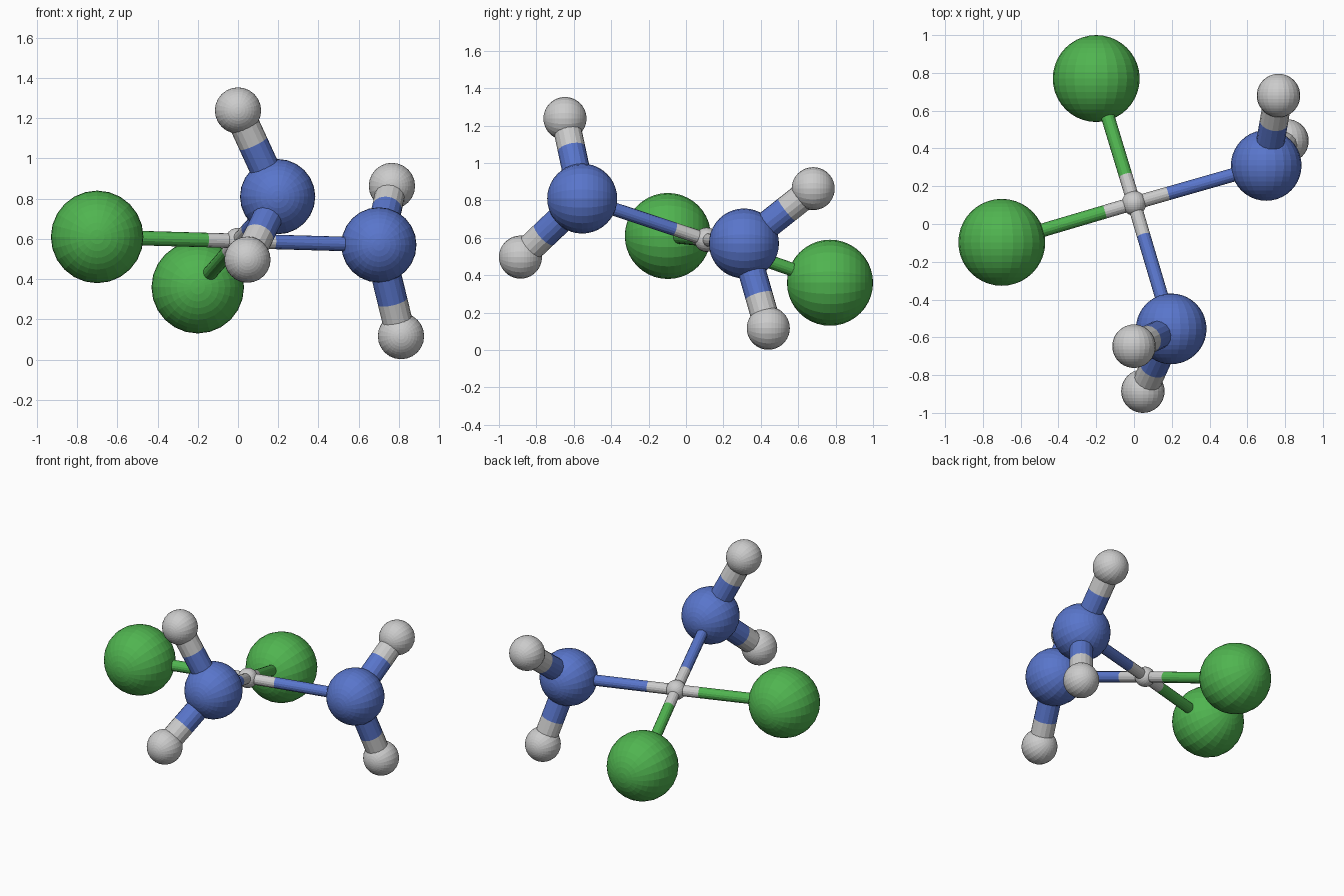
import bpy
from math import pi
from mathutils import Vector

if "Cube" in bpy.data.objects:
    bpy.data.objects.remove(bpy.data.objects["Cube"])


def material(name, rgb):
    m = bpy.data.materials.new(name)
    m.diffuse_color = (*rgb, 1)
    m.use_nodes = True
    m.node_tree.nodes["Principled BSDF"].inputs["Base Color"].default_value = m.diffuse_color
    return m


GREEN = material("green", (0.08, 0.46, 0.08))
BLUE = material("blue", (0.10, 0.18, 0.60))

# atom name: (centre, radius, material)
ATOMS = {
    "metal_centre": ((0.0, 0.11, 0.59), 0.065, None),
    "green_ball_left": ((-0.70, -0.097, 0.61), 0.23, GREEN),
    "green_ball_back": ((-0.20, 0.77, 0.36), 0.23, GREEN),
    "blue_ball_right": ((0.70, 0.31, 0.57), 0.187, BLUE),
    "blue_ball_front": ((0.197, -0.555, 0.81), 0.187, BLUE),
    "grey_ball_right_upper": ((0.765, 0.68, 0.863), 0.115, None),
    "grey_ball_right_lower": ((0.81, 0.44, 0.117), 0.115, None),
    "grey_ball_front_upper": ((0.0, -0.647, 1.238), 0.115, None),
    "grey_ball_front_lower": ((0.047, -0.885, 0.497), 0.115, None),
}

# bonds: (start, end, radius)
BONDS = [("metal_centre", n, 0.036) for n in
         ("green_ball_left", "green_ball_back", "blue_ball_right", "blue_ball_front")]
BONDS += [("blue_ball_" + s, f"grey_ball_{s}_{e}", 0.075)
          for s in ("right", "front") for e in ("upper", "lower")]


def finish(name, mat):
    ob = bpy.context.object
    ob.name = name
    if mat:
        ob.data.materials.append(mat)


def rod(name, a, b, radius, mat):
    d = b - a
    bpy.ops.mesh.primitive_cylinder_add(
        vertices=16, radius=radius, depth=d.length, location=(a + b) / 2,
        rotation=d.to_track_quat('Z', 'Y').to_euler())
    finish(name, mat)


# faceted balls, poles facing front and back
for name, (pos, r, mat) in ATOMS.items():
    bpy.ops.mesh.primitive_uv_sphere_add(
        segments=24, ring_count=20, radius=r, location=pos, rotation=(pi / 2, 0, 0))
    finish(name, mat)

# two-tone rods, split in proportion to the ball radii
for a, b, r in BONDS:
    (pa, ra, ma), (pb, rb, mb) = ATOMS[a], ATOMS[b]
    pa, pb = Vector(pa), Vector(pb)
    split = pa.lerp(pb, ra / (ra + rb))
    rod(f"rod_{b}_inner", pa, split, r, ma)
    rod(f"rod_{b}_outer", split, pb, r, mb)
